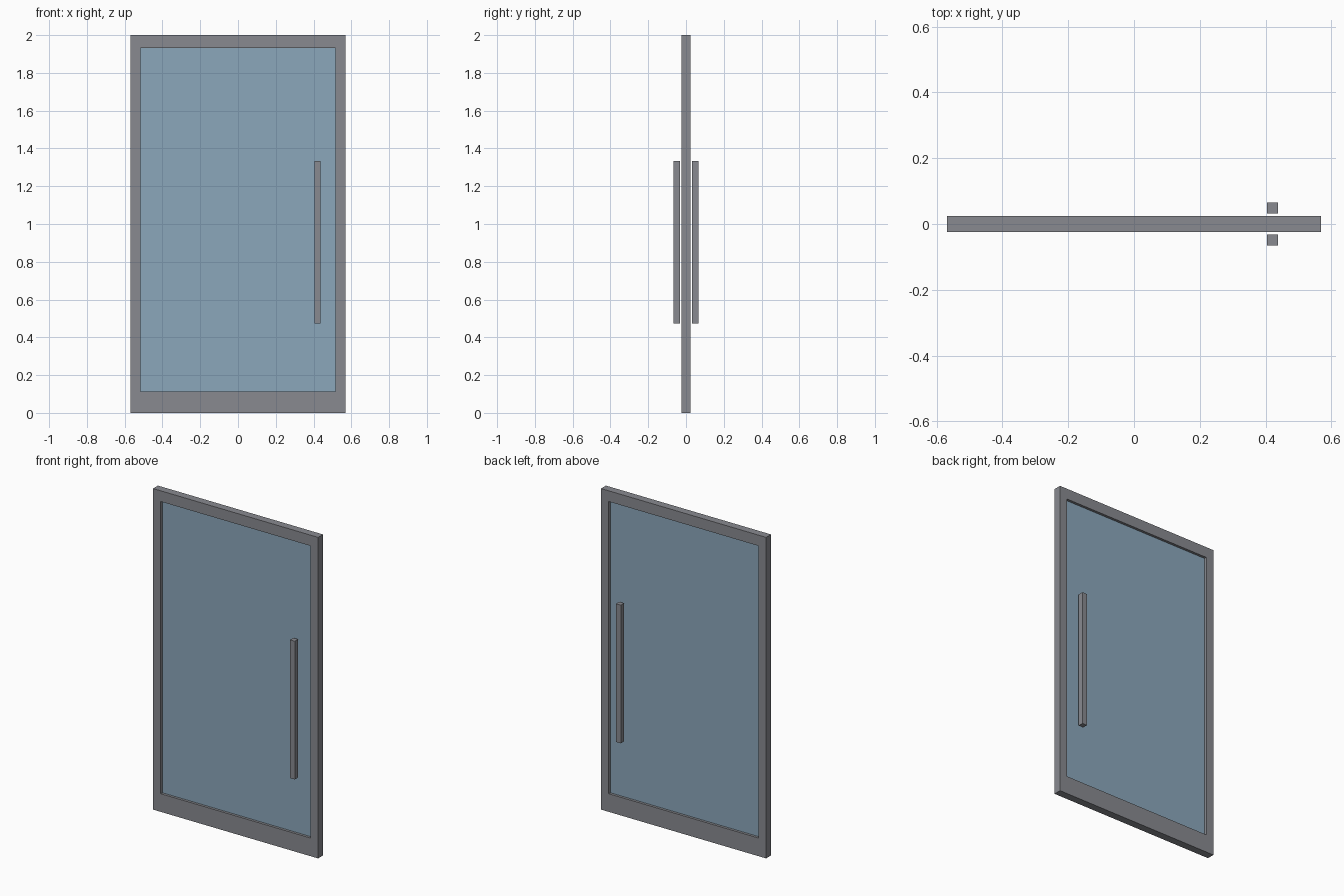
import bpy, bmesh

if "Cube" in bpy.data.objects:
    bpy.data.objects.remove(bpy.data.objects["Cube"])


def material(name, rgb):
    m = bpy.data.materials.new(name)
    m.diffuse_color = (*rgb, 1.0)
    m.use_nodes = True
    m.node_tree.nodes["Principled BSDF"].inputs["Base Color"].default_value = m.diffuse_color
    return m


metal = material("grey metal", (0.25, 0.255, 0.28))
glass = material("blue glass", (0.26, 0.39, 0.50))


def finish(name, bm, mat):
    bmesh.ops.recalc_face_normals(bm, faces=bm.faces)
    me = bpy.data.meshes.new(name)
    bm.to_mesh(me)
    bm.free()
    me.materials.append(mat)
    ob = bpy.data.objects.new(name, me)
    bpy.context.collection.objects.link(ob)
    return ob


def box(name, lo, hi, mat):
    bm = bmesh.new()
    bmesh.ops.create_cube(bm, size=1.0)
    for v in bm.verts:
        v.co = [(a + b) / 2 + c * (b - a) for a, b, c in zip(lo, hi, v.co)]
    return finish(name, bm, mat)


W, H, D = 0.569, 2.0, 0.024            # half width, height, half depth
IW, IZ0, IZ1 = 0.516, 0.113, 1.933     # glass opening

# Door frame: a rectangular ring with mitred corners, extruded in depth
bm = bmesh.new()
outer = [(-W, 0), (W, 0), (W, H), (-W, H)]
inner = [(-IW, IZ0), (IW, IZ0), (IW, IZ1), (-IW, IZ1)]
o, i = [[bm.verts.new((x, -D, z)) for x, z in ring] for ring in (outer, inner)]
ring = [bm.faces.new((o[k], o[(k + 1) % 4], i[(k + 1) % 4], i[k])) for k in range(4)]
ext = bmesh.ops.extrude_face_region(bm, geom=ring, use_keep_orig=True)
moved = [g for g in ext["geom"] if isinstance(g, bmesh.types.BMVert)]
bmesh.ops.translate(bm, vec=(0, 2 * D, 0), verts=moved)
finish("door_frame", bm, metal)

# Glass pane recessed in the frame
box("glass_pane", (-IW, -0.008, IZ0), (IW, 0.008, IZ1), glass)

# Square pull bars on both sides
for name, y0, y1 in (("front_handle", -0.065, -0.032), ("back_handle", 0.032, 0.065)):
    box(name, (0.404, y0, 0.472), (0.437, y1, 1.333), metal)
